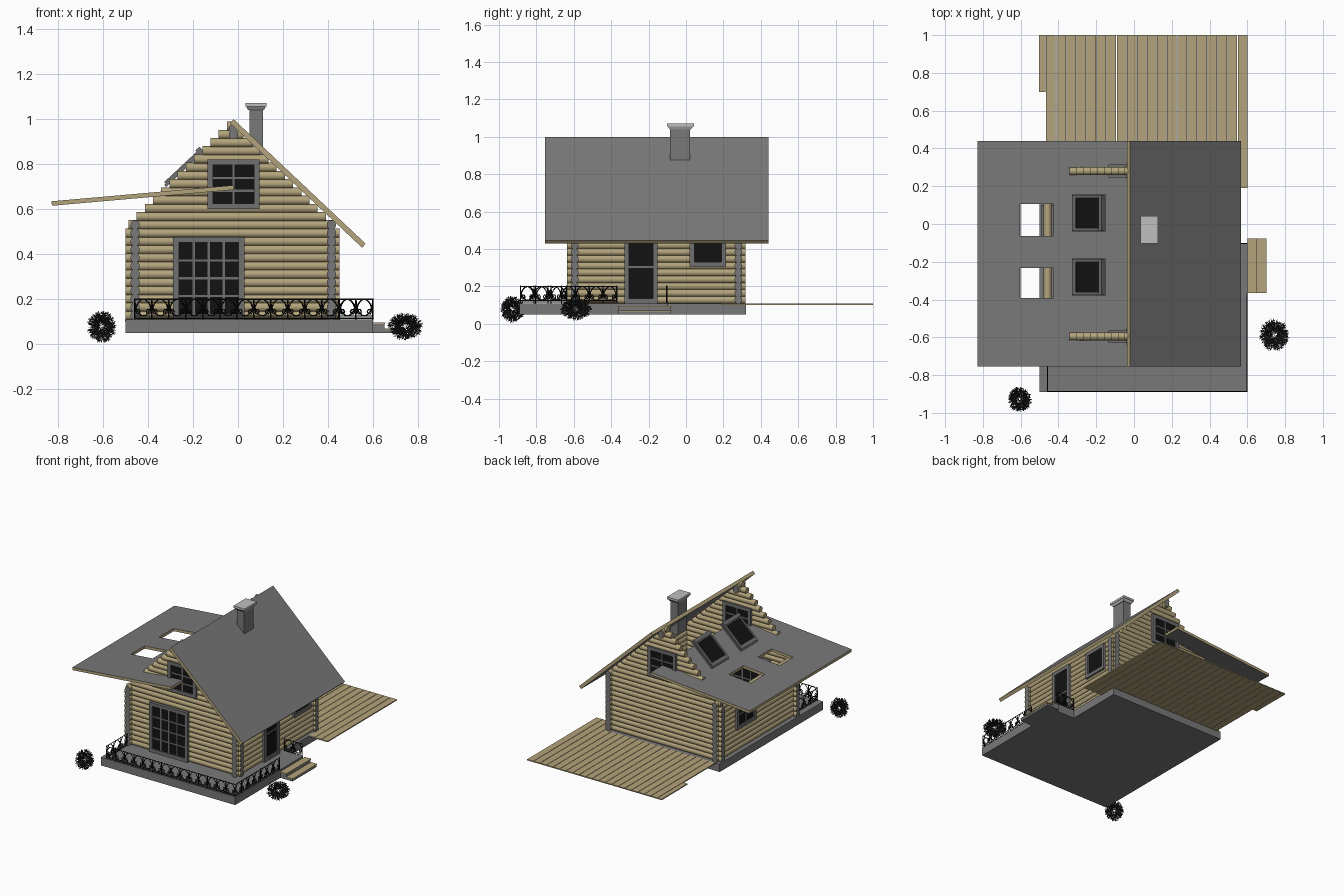
import bpy, bmesh, math, random
from mathutils import Vector, Matrix

cube = bpy.data.objects.get("Cube")
if cube:
    bpy.data.objects.remove(cube, do_unlink=True)
random.seed(4)


def material(name, r, g, b):
    m = bpy.data.materials.new(name)
    m.use_nodes = True
    m.diffuse_color = (r, g, b, 1)
    m.node_tree.nodes["Principled BSDF"].inputs["Base Color"].default_value = (r, g, b, 1)
    return m


WOOD = material("tan wood", .45, .37, .2)
GREY = material("roof grey", .19, .19, .19)
FRAME = material("frame grey", .16, .16, .16)
LIGHT = material("light stone", .52, .52, .52)
GLASS = material("dark glass", .006, .006, .006)
IRON = material("black iron", .004, .004, .004)
LEAF = material("dark leaf", .03, .03, .03)


def finish(bm, name, mats, smooth=False):
    bmesh.ops.recalc_face_normals(bm, faces=bm.faces)
    me = bpy.data.meshes.new(name)
    bm.to_mesh(me)
    bm.free()
    for m in mats:
        me.materials.append(m)
    ob = bpy.data.objects.new(name, me)
    bpy.context.collection.objects.link(ob)
    if smooth:
        bpy.ops.object.select_all(action='DESELECT')
        ob.select_set(True)
        bpy.context.view_layer.objects.active = ob
        bpy.ops.object.shade_smooth_by_angle(angle=math.radians(40))
    return ob


def box(bm, lo, hi, mat=0, taper=1):
    lo, hi = Vector(lo), Vector(hi)
    size, mid = hi - lo, (lo + hi) / 2
    vs = bmesh.ops.create_cube(bm, size=1)["verts"]
    for v in vs:
        k = taper if v.co.z < 0 else 1
        v.co = mid + Vector((v.co.x * size.x * k, v.co.y * size.y * k, v.co.z * size.z))
    for f in {f for v in vs for f in v.link_faces}:
        f.material_index = mat


def log(bm, a, b, radius=.021, cap=1):
    a, b = Vector(a), Vector(b)
    d = b - a
    mat = Matrix.Translation((a + b) / 2) @ d.to_track_quat('Z', 'Y').to_matrix().to_4x4()
    vs = bmesh.ops.create_cone(bm, cap_ends=True, segments=12, radius1=radius,
                               radius2=radius, depth=d.length, matrix=mat)["verts"]
    for f in {f for v in vs for f in v.link_faces}:
        f.material_index = cap if len(f.verts) > 4 else 0


# Log walls: gable walls step in with the roof pitch
PITCH, BASE = .0365, .11
for name, y in (("front_log_wall", -.595), ("back_log_wall", .28)):
    bm = bmesh.new()
    for k in range(24):
        top = BASE + (k + 1) * PITCH
        left, right = max(-.5, top - 1.035), min(.45, .975 - top)
        if right - left > .02:
            z = top - PITCH / 2
            log(bm, (left, y, z), (right, y, z), cap=1 if k < 12 else 0)
    for z in (.932, .958):
        log(bm, (-.02, y - .045, z), (-.02, y + .045, z))
    finish(bm, name, [WOOD, GREY], True)
for name, x in (("left_log_wall", -.457), ("right_log_wall", .415)):
    bm = bmesh.new()
    for k in range(12):
        z = BASE + (k + .5) * PITCH
        log(bm, (x, -.637, z), (x, .318, z))
    finish(bm, name, [WOOD, GREY], True)

# Foundation with a notch at the back right
bm = bmesh.new()
outline = [(-.5, -.89), (.6, -.89), (.6, -.1), (.45, -.1), (.45, .32), (-.5, .32)]
face = bm.faces.new([bm.verts.new((x, y, .05)) for x, y in outline])
ext = bmesh.ops.extrude_face_region(bm, geom=[face])
bmesh.ops.translate(bm, vec=(0, 0, .06),
                    verts=[g for g in ext["geom"] if isinstance(g, bmesh.types.BMVert)])
bm.faces.ensure_lookup_table()
finish(bm, "foundation", [GREY])

# Deck planks
bm = bmesh.new()
count, x0, x1 = 20, -.465, .603
step = (x1 - x0) / count
for i in range(count):
    a = x0 + i * step
    box(bm, (a, .19 if a > .44 else .32, .102), (a + step - .003, 1, .11))
box(bm, (-.502, .7, .102), (x0 - .003, 1, .11))
finish(bm, "deck_planks", [WOOD])

# Entrance steps
bm = bmesh.new()
for a, z in ((.6, .09), (.65, .065)):
    box(bm, (a, -.362, .05), (a + .05, -.08, z), 1)
    box(bm, (a, -.365, z), (a + .052, -.077, z + .006), 0)
finish(bm, "entrance_steps", [WOOD, GREY])


# Roof slabs: grid of cells with optional openings, grey faces and wood edges
def roof_slab(name, xs, ys, height, holes=(), thick=.024):
    bm = bmesh.new()
    v = [[bm.verts.new((x, y, height(x))) for y in ys] for x in xs]
    for i in range(len(xs) - 1):
        for j in range(len(ys) - 1):
            if (i, j) not in holes:
                bm.faces.new((v[i][j], v[i + 1][j], v[i + 1][j + 1], v[i][j + 1]))
    slope = height(1) - height(0)
    down = Vector((slope, 0, -1)).normalized() * thick
    ext = bmesh.ops.extrude_face_region(bm, geom=bm.faces[:])
    bmesh.ops.translate(bm, vec=down,
                        verts=[g for g in ext["geom"] if isinstance(g, bmesh.types.BMVert)])
    bmesh.ops.recalc_face_normals(bm, faces=bm.faces)
    for f in bm.faces:
        f.material_index = 0 if abs(f.normal.dot(down.normalized())) > .9 else 1
    return finish(bm, name, [GREY, WOOD])


roof_slab("right_roof", [-.02, .567], [-.755, .44], lambda x: 1 - (x + .02) * .943)
roof_slab("left_roof_wing", [-.828, -.603, -.425, -.02],
          [-.755, -.392, -.233, -.063, .106, .44],
          lambda x: .706 + (x + .02) * .088, holes={(1, 1), (1, 3)}, thick=.02)

# Chimney with flared cap
bm = bmesh.new()
box(bm, (.05, -.085, .8), (.11, .022, 1.045))
box(bm, (.036, -.1, 1.04), (.124, .04, 1.058), 1, taper=.8)
box(bm, (.034, -.102, 1.056), (.126, .042, 1.072), 1)
finish(bm, "chimney", [GREY, LIGHT])


# Windows and doors, built along u and placed on a wall running in x or y
def window(name, along, wall, u0, u1, z0, z1, cols, rows, border=.025, bar=.005):
    bm = bmesh.new()

    def part(a, b, c, d, depth, mat):
        if along == 'x':
            box(bm, (a, wall - depth, c), (b, wall + depth, d), mat)
        else:
            box(bm, (wall - depth, a, c), (wall + depth, b, d), mat)
    a, b, c, d = u0 + border, u1 - border, z0 + border, z1 - border
    for p in ((u0, a, z0, z1), (b, u1, z0, z1), (a, b, z0, c), (a, b, d, z1)):
        part(*p, .034, 0)
    part(a, b, c, d, .024, 1)
    for i in range(1, cols):
        u = a + (b - a) * i / cols
        part(u - bar, u + bar, c, d, .028, 0)
    for j in range(1, rows):
        z = c + (d - c) * j / rows
        part(a, b, z - bar, z + bar, .027, 0)
    finish(bm, name, [FRAME, GLASS])


window("front_glass_door", 'x', -.595, -.288, .028, .11, .476, 4, 4)
window("front_gable_window", 'x', -.595, -.135, .095, .6, .82, 2, 3)
window("back_gable_window", 'x', .28, -.135, .095, .6, .82, 2, 3)
window("right_door", 'y', .415, -.33, -.152, .11, .5, 1, 2)
window("right_window", 'y', .415, .02, .215, .305, .5, 1, 1)
window("left_window", 'y', -.457, -.12, .1, .27, .48, 2, 2)

# Skylights, tilted with the pitch of the missing roof side
for name, y in (("back_skylight", .058), ("front_skylight", -.28)):
    bm = bmesh.new()
    box(bm, (-.115, -.098, -.008), (.115, .098, .004), 0)
    for s in (-1, 1):
        box(bm, (-.1, s * .087 - .007, 0), (.1, s * .087 + .007, .014), 0)
        box(bm, (s * .095 - .012, -.094, 0), (s * .095 + .012, .094, .014), 0)
    box(bm, (.09, -.094, 0), (.115, .094, .022), 0)
    box(bm, (-.083, -.08, 0), (.083, .08, .008), 1)
    ob = finish(bm, name, [FRAME, GLASS])
    ob.location = (-.24, y, .783)
    ob.rotation_euler = (0, -math.radians(43), 0)

# Wrought iron railing with scrolled panels
cu = bpy.data.curves.new("porch_railing", 'CURVE')
cu.dimensions = '3D'
cu.bevel_depth, cu.bevel_resolution = .0028, 0


def wire(points):
    s = cu.splines.new('POLY')
    s.points.add(len(points) - 1)
    for p, co in zip(s.points, points):
        p.co = (*co, 1)


def railing(a, b):
    a, b = Vector(a), Vector(b)
    n = max(1, round((b - a).length / .075))

    def at(t, z):
        p = a.lerp(b, t / n)
        return (p.x, p.y, .11 + z)
    for z in (.006, .016, .09):
        wire([at(0, z), at(n, z)])
    for i in range(n + 1):
        wire([at(i, 0), at(i, .094)])
    arc = [math.pi / 2 * k / 6 for k in range(7)]
    for i in range(n):
        for s in (-1, 1):
            mid = i + .5
            wire([at(mid + s * .5 * math.cos(t), .016 + .074 * math.sin(t)) for t in arc])
            wire([at(mid + s * .5 * math.sin(t), .016 + .074 * (1 - math.cos(t))) for t in arc])
            wire([at(mid + s * (.3 + .12 * math.cos(4 * t)), .034 + .012 * math.sin(4 * t)) for t in arc])


for a, b in (((-.458, -.886), (.598, -.886)), ((.598, -.886), (.598, -.37)),
             ((.45, -.103), (.598, -.103)), ((-.458, -.886), (-.458, -.64))):
    railing((*a, 0), (*b, 0))
rail = bpy.data.objects.new("porch_railing", cu)
cu.materials.append(IRON)
bpy.context.collection.objects.link(rail)

# Bushes made of small spiky leaves
for name, centre, size in (("left_bush", (-.605, -.928, .078), (.068, .07, .075)),
                           ("right_bush", (.742, -.588, .08), (.082, .09, .064))):
    bm = bmesh.new()
    for i in range(1500):
        d = Vector([random.gauss(0, 1) for _ in "xyz"]).normalized()
        side = d.orthogonal().normalized()
        side.rotate(Matrix.Rotation(random.uniform(0, math.tau), 3, d))
        r = random.uniform(.3, .85)
        tip = d * min(1, r + .2) + side * .08
        pts = [d * r - side * .05, d * r + side * .05, tip]
        bm.faces.new([bm.verts.new([c + p * s for c, p, s in zip(centre, q, size)]) for q in pts])
    finish(bm, name, [LEAF])
